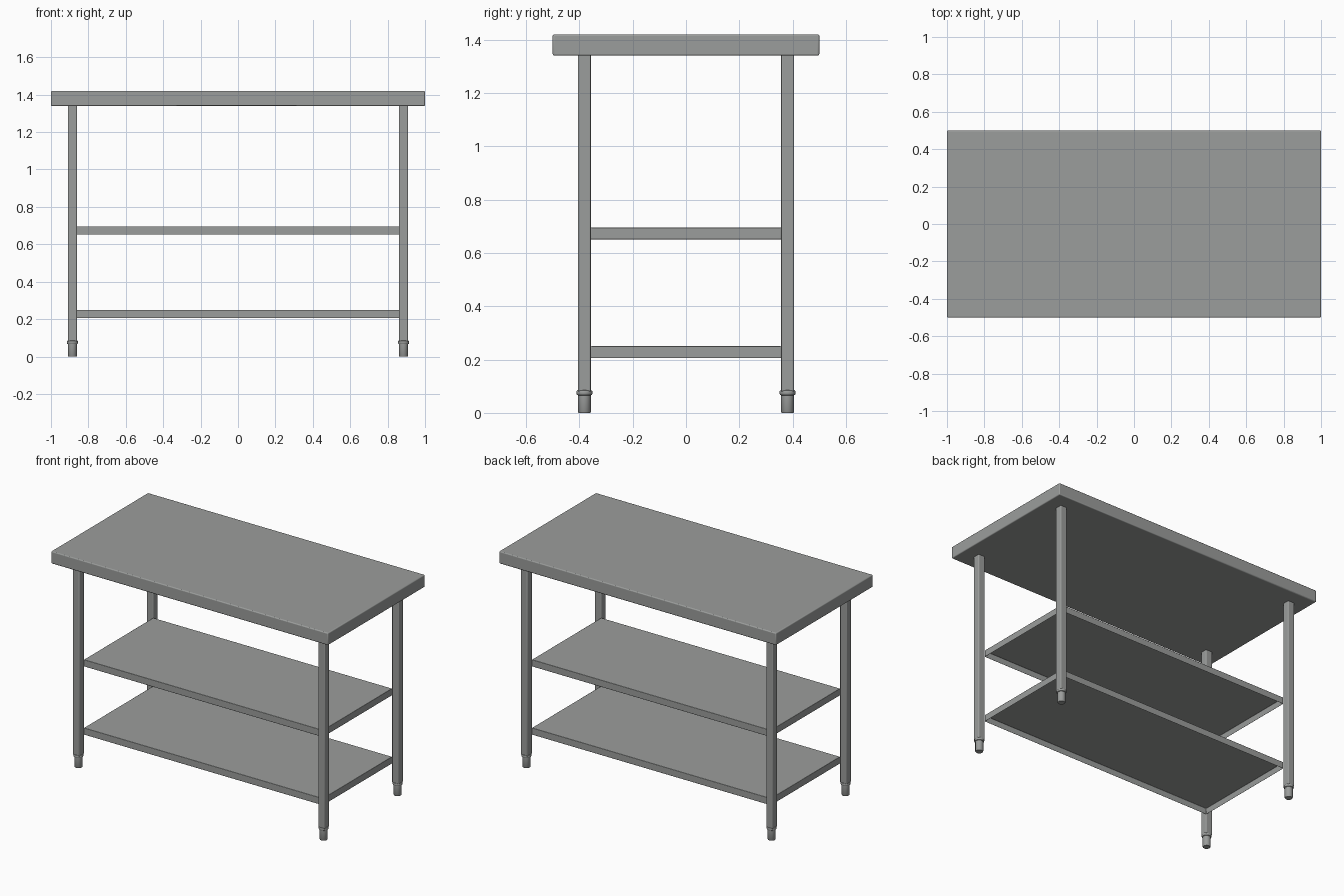
import bpy, bmesh, math
from mathutils import Matrix, Vector

if "Cube" in bpy.data.objects:
    bpy.data.objects.remove(bpy.data.objects["Cube"])

steel = bpy.data.materials.new("brushed_steel")
steel.diffuse_color = (0.33, 0.34, 0.333, 1)
steel.use_nodes = True
steel.node_tree.nodes["Principled BSDF"].inputs["Base Color"].default_value = steel.diffuse_color


def finish(bm, name, bevel=0.0, segments=3):
    bmesh.ops.recalc_face_normals(bm, faces=bm.faces)
    mesh = bpy.data.meshes.new(name)
    bm.to_mesh(mesh)
    bm.free()
    obj = bpy.data.objects.new(name, mesh)
    bpy.context.collection.objects.link(obj)
    mesh.materials.append(steel)
    if bevel:
        mod = obj.modifiers.new("rounded_edges", 'BEVEL')
        mod.width = bevel
        mod.segments = segments
        mod.limit_method = 'ANGLE'
    bpy.ops.object.select_all(action='DESELECT')
    obj.select_set(True)
    bpy.context.view_layer.objects.active = obj
    bpy.ops.object.shade_smooth_by_angle(angle=math.radians(35))
    return obj


def box_mesh(lo, hi):
    lo, hi = Vector(lo), Vector(hi)
    bm = bmesh.new()
    m = Matrix.Translation((lo + hi) / 2) @ Matrix.Diagonal((*(hi - lo), 1))
    bmesh.ops.create_cube(bm, size=1, matrix=m)
    return bm


def lathe(name, x, y, profile, sides=24):
    # Stack of rings closed at both ends
    bm = bmesh.new()
    rings = [[bm.verts.new((x + r * math.cos(2 * math.pi * i / sides),
                            y + r * math.sin(2 * math.pi * i / sides), z))
              for i in range(sides)] for r, z in profile]
    for a, b in zip(rings, rings[1:]):
        for i in range(sides):
            j = (i + 1) % sides
            bm.faces.new((a[i], a[j], b[j], b[i]))
    bm.faces.new(rings[0])
    bm.faces.new(rings[-1])
    return finish(bm, name)


# Worktop slab with softened edges
finish(box_mesh((-1, -0.5, 1.34), (1, 0.5, 1.42)), "worktop", 0.006)


# Shelves: thin sheets with a folded-down lip, open underneath
def shelf(name, z0, z1):
    bm = box_mesh((-0.862, -0.357, z0), (0.862, 0.357, z1))
    bm.normal_update()
    under = [f for f in bm.faces if f.normal.z < -0.9]
    bmesh.ops.inset_region(bm, faces=under, thickness=0.008)
    for v in under[0].verts:
        v.co.z = z1 - 0.008
    finish(bm, name, 0.002, 2)


shelf("lower_shelf", 0.205, 0.25)
shelf("middle_shelf", 0.65, 0.695)

# Square legs with round adjustable feet
foot = [(0.022, 0), (0.024, 0.003), (0.024, 0.066), (0.028, 0.068),
        (0.030, 0.072), (0.030, 0.080), (0.028, 0.084), (0.022, 0.086)]
for sx, side in ((-1, "left"), (1, "right")):
    for sy, end in ((-1, "front"), (1, "back")):
        x, y, h = sx * 0.885, sy * 0.381, 0.024
        finish(box_mesh((x - h, y - h, 0.08), (x + h, y + h, 1.345)),
               f"{end}_{side}_leg", 0.005)
        lathe(f"{end}_{side}_foot", x, y, foot)
